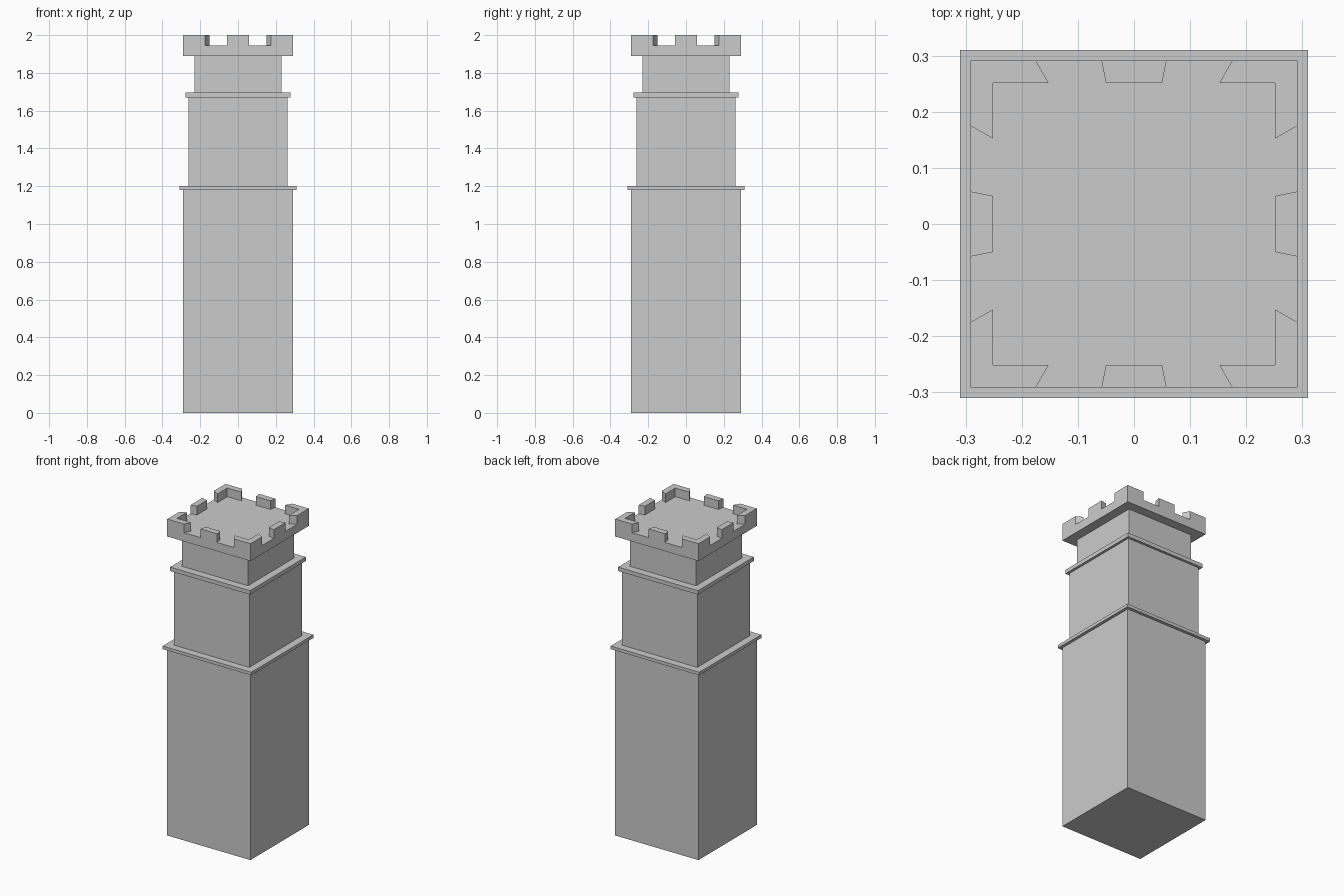
import bpy
import bmesh
from math import pi
from mathutils import Matrix

if "Cube" in bpy.data.objects:
    bpy.data.objects.remove(bpy.data.objects["Cube"], do_unlink=True)

stone = bpy.data.materials.new("grey stone")
stone.use_nodes = True
GREY = (0.6, 0.6, 0.6, 1)
stone.diffuse_color = GREY
stone.node_tree.nodes["Principled BSDF"].inputs["Base Color"].default_value = GREY


def prism(name, outline, bottom, top, turns=0):
    """Extrude a counter-clockwise outline upward, turned by quarter turns about z."""
    bm = bmesh.new()
    base = bm.faces.new([bm.verts.new((x, y, bottom)) for x, y in outline])
    side = bmesh.ops.extrude_face_region(bm, geom=[base])["geom"]
    verts = [v for v in side if isinstance(v, bmesh.types.BMVert)]
    bmesh.ops.translate(bm, verts=verts, vec=(0, 0, top - bottom))
    bmesh.ops.rotate(bm, verts=bm.verts, matrix=Matrix.Rotation(turns * pi / 2, 3, "Z"))
    bmesh.ops.recalc_face_normals(bm, faces=bm.faces)
    mesh = bpy.data.meshes.new(name)
    bm.to_mesh(mesh)
    bm.free()
    mesh.materials.append(stone)
    obj = bpy.data.objects.new(name, mesh)
    bpy.context.collection.objects.link(obj)
    return obj


# Stacked square tiers: name, half width, top height
tiers = [
    ("lower_shaft", 0.291, 1.18),
    ("lower_ledge", 0.31, 1.20),
    ("middle_shaft", 0.263, 1.67),
    ("upper_ledge", 0.279, 1.695),
    ("upper_shaft", 0.231, 1.89),
    ("battlement_deck", 0.291, 1.945),
]
z = 0
for name, r, top in tiers:
    prism(name, [(-r, -r), (r, -r), (r, r), (-r, r)], z, top)
    z = top

# Battlements: tapered block on each side, mitred L at each corner
OUT, IN = 0.291, 0.251
block = [(-0.058, -OUT), (0.058, -OUT), (0.05, -IN), (-0.05, -IN)]
corner = [(0.175, -OUT), (OUT, -OUT), (OUT, -0.175),
          (IN, -0.152), (IN, -IN), (0.152, -IN)]
for turn, side in enumerate(("front", "left", "back", "right")):
    prism(side + "_merlon", block, z, 2, turn)
for turn, side in enumerate(("front_left", "back_left", "back_right", "front_right")):
    prism(side + "_corner_merlon", corner, z, 2, turn)
